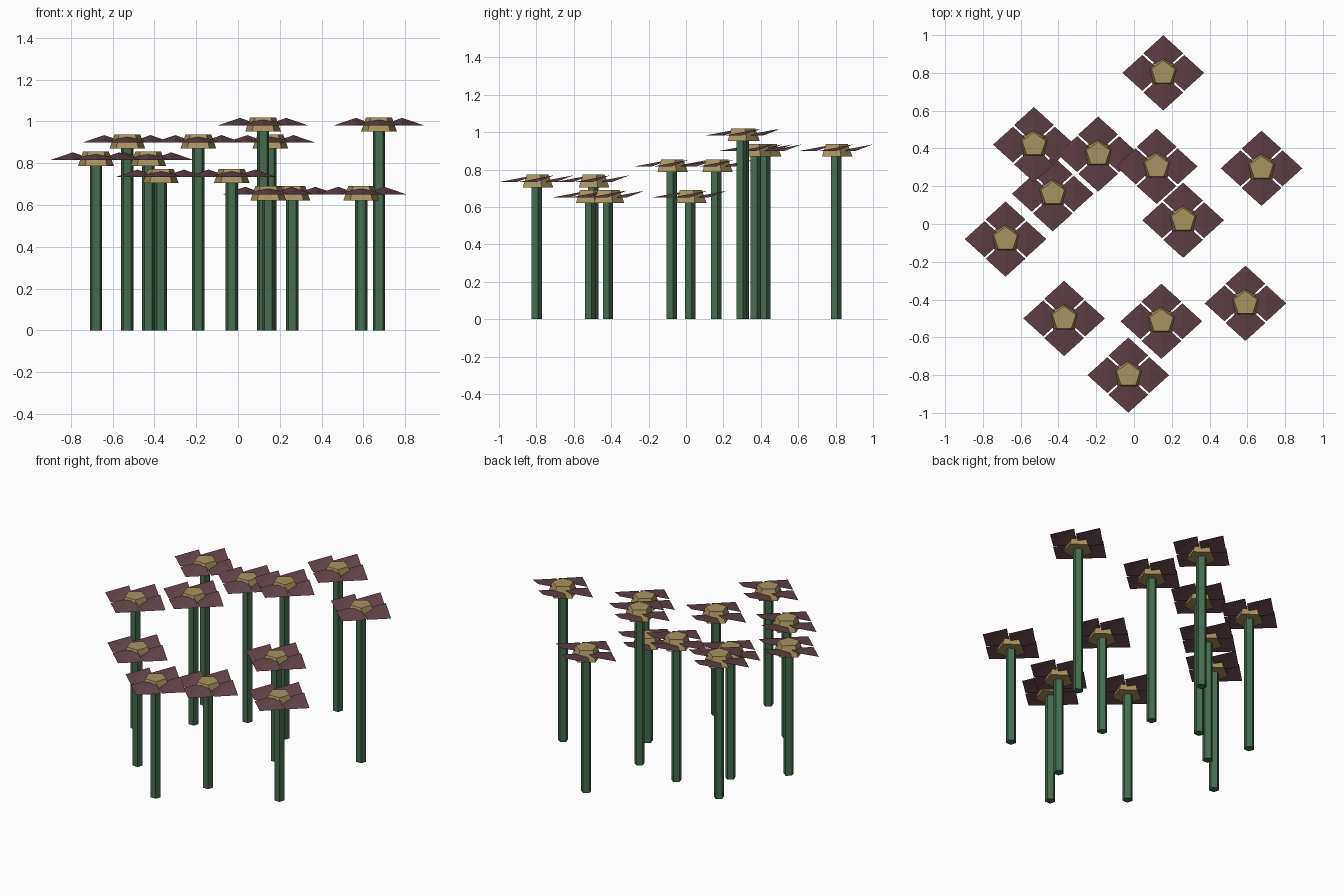
import bpy
import bmesh
import math

cube = bpy.data.objects.get("Cube")
if cube:
    bpy.data.objects.remove(cube, do_unlink=True)


def material(name, rgb):
    mat = bpy.data.materials.new(name)
    mat.use_nodes = True
    mat.diffuse_color = (*rgb, 1)
    mat.node_tree.nodes["Principled BSDF"].inputs["Base Color"].default_value = (*rgb, 1)
    return mat


GREEN = material("stem green", (0.063, 0.147, 0.08))
PURPLE = material("petal dusky purple", (0.125, 0.059, 0.07))
OLIVE = material("centre olive yellow", (0.39, 0.295, 0.12))


def finish(name, bm, mat):
    mesh = bpy.data.meshes.new(name)
    bm.to_mesh(mesh)
    bm.free()
    mesh.materials.append(mat)
    return mesh


def pentagon_frustum(name, r_low, r_high, z_low, z_high, mat):
    """Closed five-sided column with one corner pointing to +y."""
    bm = bmesh.new()
    rings = []
    for r, z in ((r_low, z_low), (r_high, z_high)):
        angles = [math.pi / 2 + i * math.tau / 5 for i in range(5)]
        rings.append([bm.verts.new((r * math.cos(a), r * math.sin(a), z)) for a in angles])
    low, high = rings
    bm.faces.new(low[::-1])
    bm.faces.new(high)
    for i in range(5):
        j = (i + 1) % 5
        bm.faces.new((low[i], low[j], high[j], high[i]))
    return finish(name, bm, mat)


def petal_cross(name):
    """Four diamond petals, each creased with its rear corner lifted."""
    bm = bmesh.new()
    half_x, half_y, lift = 0.105, 0.095, 0.036
    for cx, cy in ((0.111, 0), (-0.111, 0), (0, 0.104), (0, -0.104)):
        front = bm.verts.new((cx, cy - half_y, 0))
        right = bm.verts.new((cx + half_x, cy, 0))
        rear = bm.verts.new((cx, cy + half_y, lift))
        left = bm.verts.new((cx - half_x, cy, 0))
        bm.faces.new((front, right, rear))
        bm.faces.new((front, rear, left))
    return finish(name, bm, PURPLE)


def place(name, mesh, x, y, z):
    obj = bpy.data.objects.new(name, mesh)
    obj.location = (x, y, z)
    bpy.context.collection.objects.link(obj)


# Shared flower head meshes, measured from the top of the head
centre_mesh = pentagon_frustum("flower_centre", 0.09, 0.065, -0.068, 0, OLIVE)
petal_mesh = petal_cross("petals")

# Flowers: x, y, height step
FLOWERS = [
    (0.155, 0.80, 3), (-0.53, 0.42, 3), (-0.19, 0.37, 3), (0.12, 0.305, 4),
    (0.675, 0.295, 4), (-0.43, 0.16, 2), (0.26, 0.02, 0), (-0.68, -0.08, 2),
    (-0.37, -0.50, 1), (0.145, -0.515, 0), (0.59, -0.42, 0), (-0.03, -0.80, 1),
]

for n, (x, y, step) in enumerate(FLOWERS, 1):
    top = 0.69 + 0.0825 * step
    stem = pentagon_frustum("stem", 0.031, 0.031, 0, top - 0.05, GREEN)
    place(f"stem_{n}", stem, x, y, 0)
    place(f"flower_centre_{n}", centre_mesh, x, y, top)
    place(f"petals_{n}", petal_mesh, x, y, top - 0.039)
